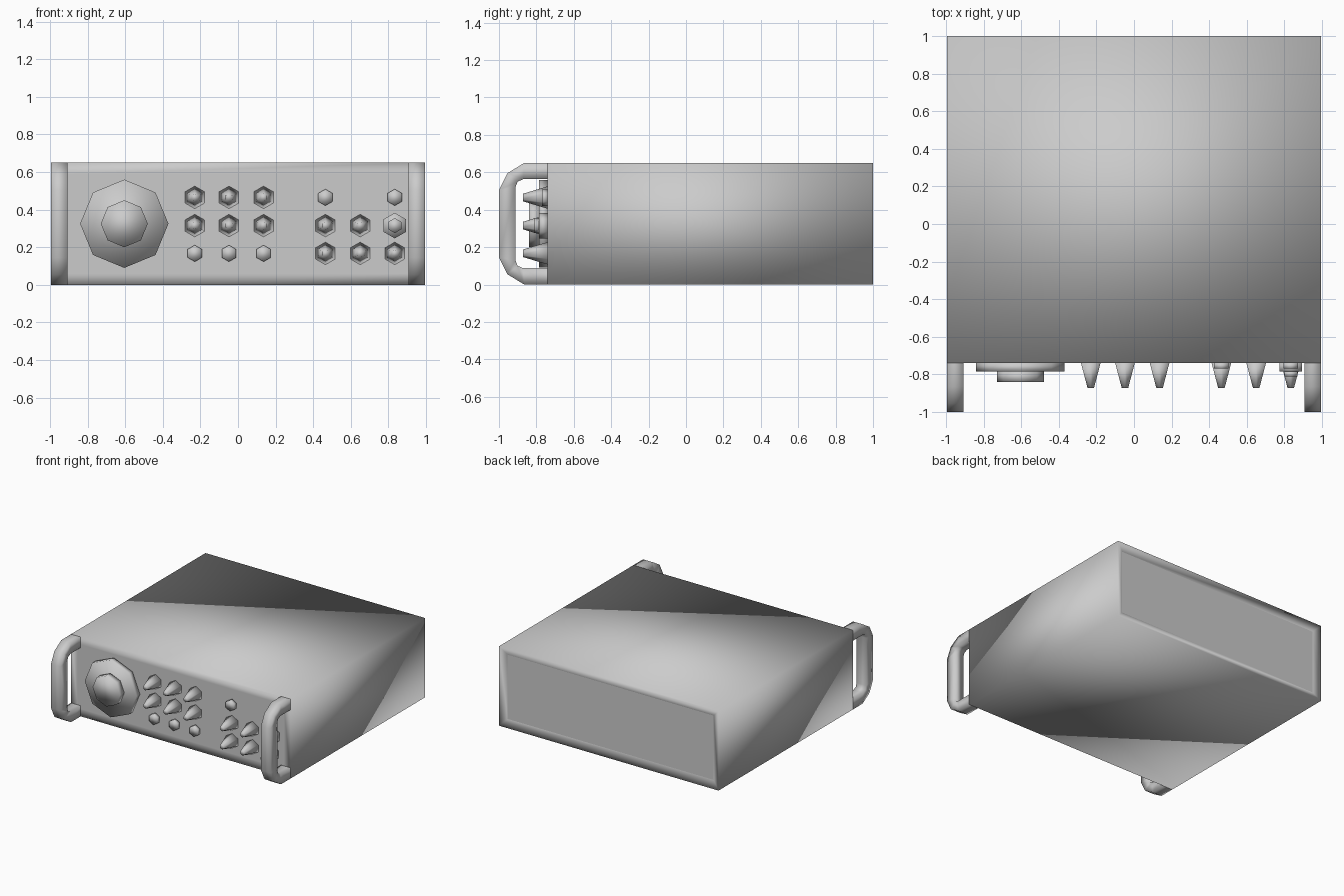
import bpy
import bmesh
from math import radians
from mathutils import Matrix

if "Cube" in bpy.data.objects:
    bpy.data.objects.remove(bpy.data.objects["Cube"], do_unlink=True)

HALF_W, HEIGHT, RIM = 0.995, 0.65, 0.087
FRONT, BACK = -0.74, 1.0

grey = bpy.data.materials.new("plain_grey")
grey.use_nodes = True
grey.diffuse_color = (0.6, 0.6, 0.6, 1)
grey.node_tree.nodes["Principled BSDF"].inputs["Base Color"].default_value = grey.diffuse_color


def finish(name, bm, flat_faces=()):
    """Turn a bmesh into a smooth shaded grey object."""
    for face in bm.faces:
        face.smooth = face not in flat_faces
    mesh = bpy.data.meshes.new(name)
    bm.to_mesh(mesh)
    bm.free()
    mesh.materials.append(grey)
    obj = bpy.data.objects.new(name, mesh)
    bpy.context.collection.objects.link(obj)
    return obj


def make_body():
    """Case with a framed front and a recessed rear panel."""
    bm = bmesh.new()
    bmesh.ops.create_cube(bm, size=1)
    size = Matrix.Diagonal((2 * HALF_W, BACK - FRONT, HEIGHT, 1))
    place = Matrix.Translation((0, (BACK + FRONT) / 2, HEIGHT / 2))
    bm.transform(place @ size)
    bm.normal_update()
    front = min(bm.faces, key=lambda f: f.normal.y)
    rear = max(bm.faces, key=lambda f: f.normal.y)
    bmesh.ops.inset_region(bm, faces=[front], thickness=RIM)
    bmesh.ops.inset_region(bm, faces=[rear], thickness=RIM, depth=-0.025)
    bmesh.ops.split_edges(bm, edges=list(rear.edges))
    bm.normal_update()
    panel = max((f for f in bm.faces), key=lambda f: f.normal.y)
    finish("case", bm, [panel])


def make_handle(name, side):
    """Square bar bent into a C, open where it meets the case."""
    outer = [(FRONT, HEIGHT), (-0.865, HEIGHT), (-0.955, 0.595), (-1, 0.505)]
    inner = [(FRONT, 0.563), (-0.87, 0.563), (-0.9, 0.55), (-0.912, 0.52)]
    outer += [(y, HEIGHT - z) for y, z in reversed(outer)]
    inner += [(y, HEIGHT - z) for y, z in reversed(inner)]
    xs = (side * HALF_W, side * (HALF_W - RIM))
    bm = bmesh.new()
    rings = []
    for o, i in zip(outer, inner):
        corners = ((xs[0], *o), (xs[1], *o), (xs[1], *i), (xs[0], *i))
        rings.append([bm.verts.new(c) for c in corners])
    for a, b in zip(rings, rings[1:]):
        for k in range(4):
            n = (k + 1) % 4
            bm.faces.new((a[k], a[n], b[n], b[k]))
    bmesh.ops.recalc_face_normals(bm, faces=bm.faces)
    # An open tube: check that the outer front face points forward
    bm.normal_update()
    foremost = min(bm.faces, key=lambda f: f.calc_center_median().y)
    if foremost.normal.y > 0:
        bmesh.ops.reverse_faces(bm, faces=bm.faces)
    finish(name, bm)


def make_knob(name, x, z, sides, base, tip, start, end):
    """Faceted knob pointing forward from y=start to y=end."""
    bm = bmesh.new()
    bmesh.ops.create_cone(bm, cap_ends=True, segments=sides,
                          radius1=base, radius2=tip, depth=start - end)
    turn = Matrix.Rotation(radians(90), 4, "X")
    bm.transform(Matrix.Translation((x, (start + end) / 2, z)) @ turn)
    finish(name, bm)


make_body()
make_handle("left_handle", 1)
make_handle("right_handle", -1)

# Large tuning dial
make_knob("dial_base", -0.605, 0.325, 8, 0.235, 0.235, FRONT, -0.785)
make_knob("dial_cap", -0.605, 0.325, 8, 0.125, 0.125, -0.785, -0.84)

# Two banks of controls: c = pointed knob, b = button, s = stepped knob
banks = {
    "centre": ((-0.23, -0.048, 0.136), ("ccc", "ccc", "bbb")),
    "left": ((0.465, 0.65, 0.834), ("b b", "ccs", "ccc")),
}
heights = (0.465, 0.315, 0.167)
for bank, (columns, rows) in banks.items():
    for r, (row, z) in enumerate(zip(rows, heights)):
        for c, (kind, x) in enumerate(zip(row, columns)):
            label = f"{bank}_{r + 1}_{c + 1}"
            if kind == "c":
                make_knob("knob_" + label, x, z, 6, 0.06, 0.02, FRONT, -0.872)
            elif kind == "b":
                make_knob("button_" + label, x, z, 6, 0.044, 0.044, FRONT, -0.77)
            elif kind == "s":
                make_knob("stepped_base_" + label, x, z, 6, 0.068, 0.068, FRONT, -0.785)
                make_knob("stepped_cap_" + label, x, z, 6, 0.04, 0.04, -0.785, -0.81)
